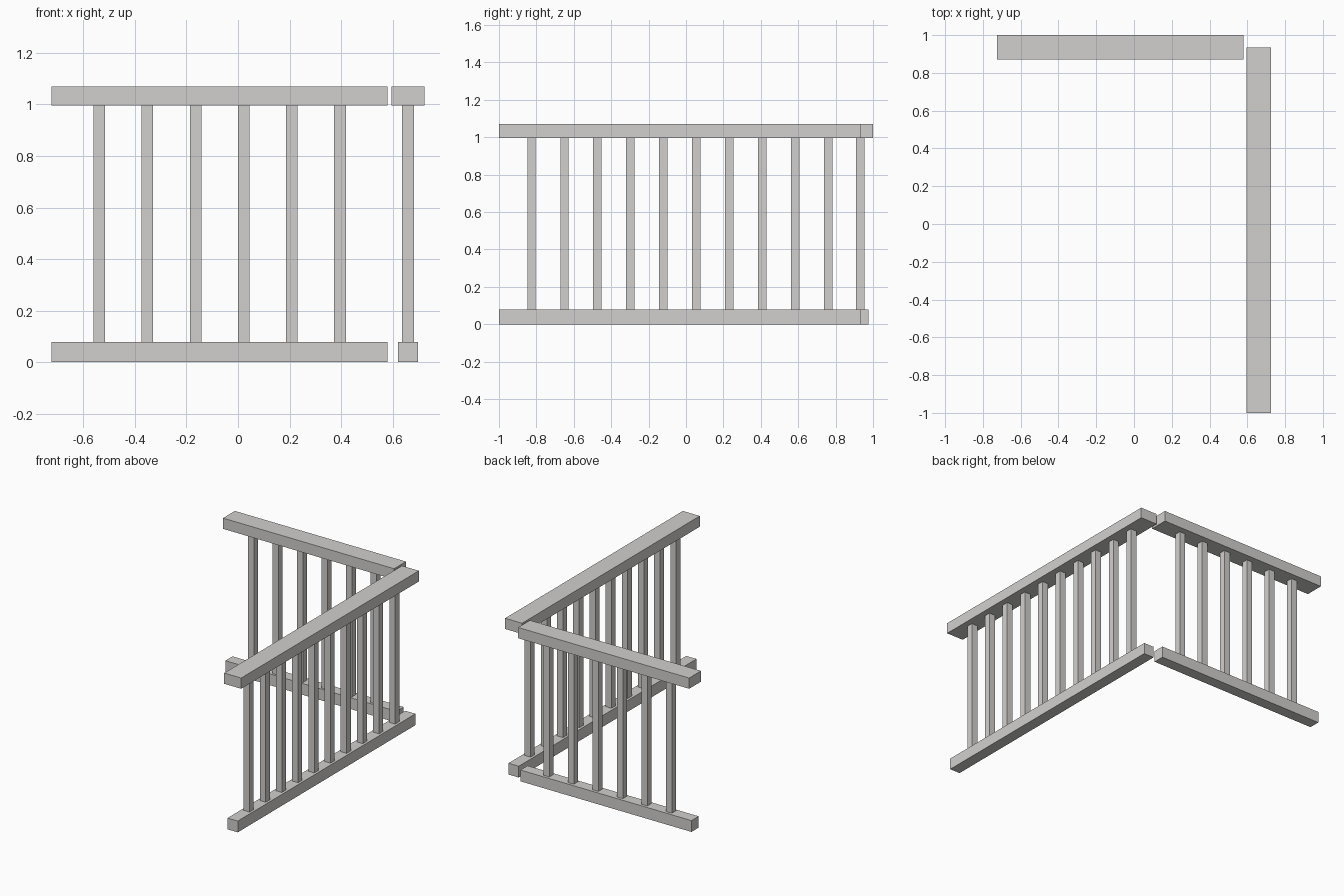
import bpy

if "Cube" in bpy.data.objects:
    bpy.data.objects.remove(bpy.data.objects["Cube"])

mat = bpy.data.materials.new("warm grey")
mat.diffuse_color = (0.64, 0.63, 0.615, 1)
mat.use_nodes = True
mat.node_tree.nodes["Principled BSDF"].inputs["Base Color"].default_value = mat.diffuse_color


def box(name, x, y, z):
    """Box from (min, max) ranges on each axis."""
    verts = [(a, b, c) for a in x for b in y for c in z]
    faces = [(0, 1, 3, 2), (4, 6, 7, 5), (0, 4, 5, 1),
             (2, 3, 7, 6), (0, 2, 6, 4), (1, 5, 7, 3)]
    mesh = bpy.data.meshes.new(name)
    mesh.from_pydata(verts, [], faces)
    mesh.materials.append(mat)
    bpy.context.collection.objects.link(bpy.data.objects.new(name, mesh))


def around(c, width):
    return (c - width / 2, c + width / 2)


TOP_W, BOTTOM_W, POST_W = 0.129, 0.078, 0.045
BOTTOM_Z, POST_Z, TOP_Z = (0, 0.078), (0.078, 0.996), (0.996, 1.07)
BACK_Y, SIDE_X = 0.9355, 0.6595

# Back railing, running along x
back_span = (-0.724, 0.58)
box("back_top_rail", back_span, around(BACK_Y, TOP_W), TOP_Z)
box("back_bottom_rail", back_span, around(BACK_Y, BOTTOM_W), BOTTOM_Z)
for i in range(6):
    box(f"back_baluster_{i + 1}", around(-0.538 + 0.1867 * i, POST_W),
        around(BACK_Y - 0.003, POST_W), POST_Z)

# Side railing, running along y
side_span = (-1.0, 0.935)
box("side_top_rail", around(SIDE_X, TOP_W), side_span, TOP_Z)
box("side_bottom_rail", around(SIDE_X, BOTTOM_W), side_span, BOTTOM_Z)
for i in range(10):
    box(f"side_baluster_{i + 1}", around(SIDE_X, POST_W),
        around(-0.826 + 0.1762 * i, POST_W), POST_Z)
